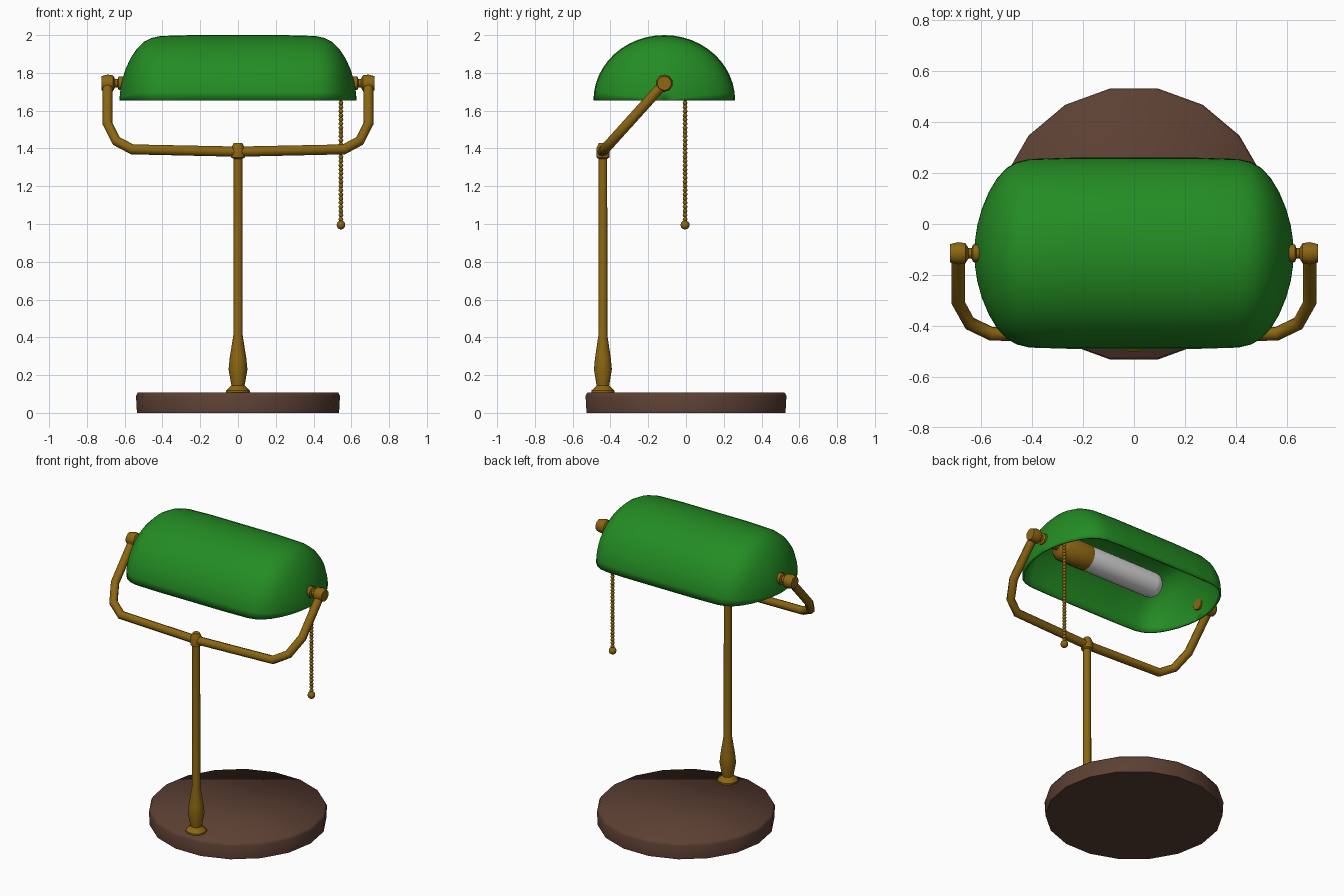
import bpy, bmesh, math
from mathutils import Vector, Matrix

if "Cube" in bpy.data.objects:
    bpy.data.objects.remove(bpy.data.objects["Cube"])


def material(name, rgb):
    m = bpy.data.materials.new(name)
    m.diffuse_color = (*rgb, 1)
    m.use_nodes = True
    m.node_tree.nodes["Principled BSDF"].inputs["Base Color"].default_value = m.diffuse_color
    return m


BROWN = material("brown base", (0.107, 0.051, 0.033))
BRASS = material("aged brass", (0.262, 0.132, 0.006))
GREEN = material("green glass", (0.017, 0.262, 0.017))
WHITE = material("white bulb", (0.75, 0.75, 0.75))


def finish(bm, name, mat, angle=40):
    bmesh.ops.remove_doubles(bm, verts=bm.verts, dist=1e-5)
    bmesh.ops.recalc_face_normals(bm, faces=bm.faces)
    me = bpy.data.meshes.new(name)
    bm.to_mesh(me)
    bm.free()
    me.materials.append(mat)
    me.polygons.foreach_set("use_smooth", [True] * len(me.polygons))
    me.set_sharp_from_angle(angle=math.radians(angle))
    ob = bpy.data.objects.new(name, me)
    bpy.context.collection.objects.link(ob)
    return ob


def lathe(name, profile, n, mat, origin=(0, 0, 0), along_x=0, angle=40):
    """Revolve (radius, height) points; along_x=+1/-1 lays the axis along x."""
    bm = bmesh.new()
    rings = []
    for r, h in profile:
        rings.append([bm.verts.new((r * math.cos(2 * math.pi * i / n),
                                    r * math.sin(2 * math.pi * i / n), h))
                      for i in range(n)])
    for a, b in zip(rings, rings[1:]):
        for i in range(n):
            j = (i + 1) % n
            bm.faces.new((a[i], a[j], b[j], b[i]))
    bm.faces.new(rings[0][::-1])
    bm.faces.new(rings[-1])
    m = Matrix.Translation(origin)
    if along_x:
        m = m @ Matrix.Rotation(along_x * math.pi / 2, 4, 'Y')
    bm.transform(m)
    return finish(bm, name, mat, angle)


def tube(name, points, radius, mat):
    """Round rod along a polyline, turned into a mesh."""
    cu = bpy.data.curves.new(name, 'CURVE')
    cu.dimensions = '3D'
    cu.bevel_depth = radius
    cu.bevel_resolution = 2
    cu.use_fill_caps = True
    sp = cu.splines.new('POLY')
    sp.points.add(len(points) - 1)
    for p, co in zip(sp.points, points):
        p.co = (*co, 1)
    tmp = bpy.data.objects.new(name, cu)
    bpy.context.collection.objects.link(tmp)
    dg = bpy.context.evaluated_depsgraph_get()
    me = bpy.data.meshes.new_from_object(tmp.evaluated_get(dg))
    bpy.data.objects.remove(tmp)
    bm = bmesh.new()
    bm.from_mesh(me)
    bpy.data.meshes.remove(me)
    return finish(bm, name, mat, 50)


# round base
lathe("base", [(0.535, 0), (0.54, 0.09), (0.53, 0.108)], 18, BROWN, angle=70)

# stem with foot flange, swelling and top hub
POLE_Y = -0.44
lathe("stem", [(0.064, 0.10), (0.064, 0.118), (0.035, 0.145), (0.05, 0.23),
               (0.044, 0.29), (0.025, 0.41), (0.024, 1.345), (0.036, 1.352),
               (0.036, 1.40), (0.022, 1.43)], 10, BRASS, (0, POLE_Y, 0))

# tilted yoke that carries the shade
AX_Y, AX_Z = -0.115, 1.745


def tilt(x, z):
    return (x, POLE_Y + (z - 1.385) * (AX_Y - POLE_Y) / (AX_Z - 1.385), z)


half = [(0.56, 1.395), (0.645, 1.44), (0.69, 1.53), (0.69, AX_Z)]
path = [tilt(-x, z) for x, z in reversed(half)] + [tilt(0, 1.383)] \
    + [tilt(x, z) for x, z in half]
tube("yoke", path, 0.027, BRASS)

# pivot knobs and collars at both ends
for side, label in ((-1, "left"), (1, "right")):
    lathe(label + "_pivot", [(0.036, 0.595), (0.036, 0.632), (0.022, 0.637),
                             (0.022, 0.650), (0.042, 0.662), (0.046, 0.69),
                             (0.038, 0.722)], 10, BRASS,
          (0, AX_Y, AX_Z), along_x=side)

# shade: half revolution about the x axis, open below
RIM, H = 1.655, 0.345 / 0.375
prof = [(0.628, 0), (0.624, 0.05), (0.615, 0.11), (0.597, 0.175), (0.57, 0.24),
        (0.537, 0.295), (0.50, 0.335), (0.46, 0.358), (0.41, 0.37), (0.25, 0.375)]
prof += [(-x, r) for x, r in reversed(prof)]
bm = bmesh.new()
N = 24
rows = [[bm.verts.new((x, AX_Y + r * math.cos(math.pi * i / N),
                       RIM + H * r * math.sin(math.pi * i / N)))
         for i in range(N + 1)] for x, r in prof]
for a, b in zip(rows, rows[1:]):
    for i in range(N):
        bm.faces.new((a[i], a[i + 1], b[i + 1], b[i]))
bmesh.ops.remove_doubles(bm, verts=bm.verts, dist=1e-5)
bmesh.ops.recalc_face_normals(bm, faces=bm.faces)
top = max(bm.faces, key=lambda f: f.calc_center_median().z)
if top.normal.z < 0:
    bmesh.ops.reverse_faces(bm, faces=bm.faces)
shade = finish(bm, "shade", GREEN, 50)
sol = shade.modifiers.new("thickness", 'SOLIDIFY')
sol.thickness = 0.012
sol.offset = -1

# bulb and its socket
lathe("bulb", [(0.03, -0.285), (0.058, -0.275), (0.076, -0.25), (0.08, -0.22),
               (0.08, 0.30)], 20, WHITE, (0, AX_Y, AX_Z), along_x=1)
lathe("socket", [(0.083, 0.28), (0.083, 0.47), (0.06, 0.50), (0.03, 0.51),
                 (0.03, 0.61)], 16, BRASS, (0, AX_Y, AX_Z), along_x=1)

# pull chain: lever, thin core, beads and end ball
CX, CY = 0.545, -0.005
tube("chain_lever", [(0.47, AX_Y, AX_Z), (CX, CY, 1.73)], 0.012, BRASS)
bm = bmesh.new()
for i in range(33):
    bmesh.ops.create_uvsphere(bm, u_segments=8, v_segments=6, radius=0.0125,
                              matrix=Matrix.Translation((CX, CY, 1.025 + i * 0.022)))
bmesh.ops.create_uvsphere(bm, u_segments=10, v_segments=8, radius=0.024,
                          matrix=Matrix.Translation((CX, CY, 0.995)))
finish(bm, "pull_chain", BRASS, 70)
